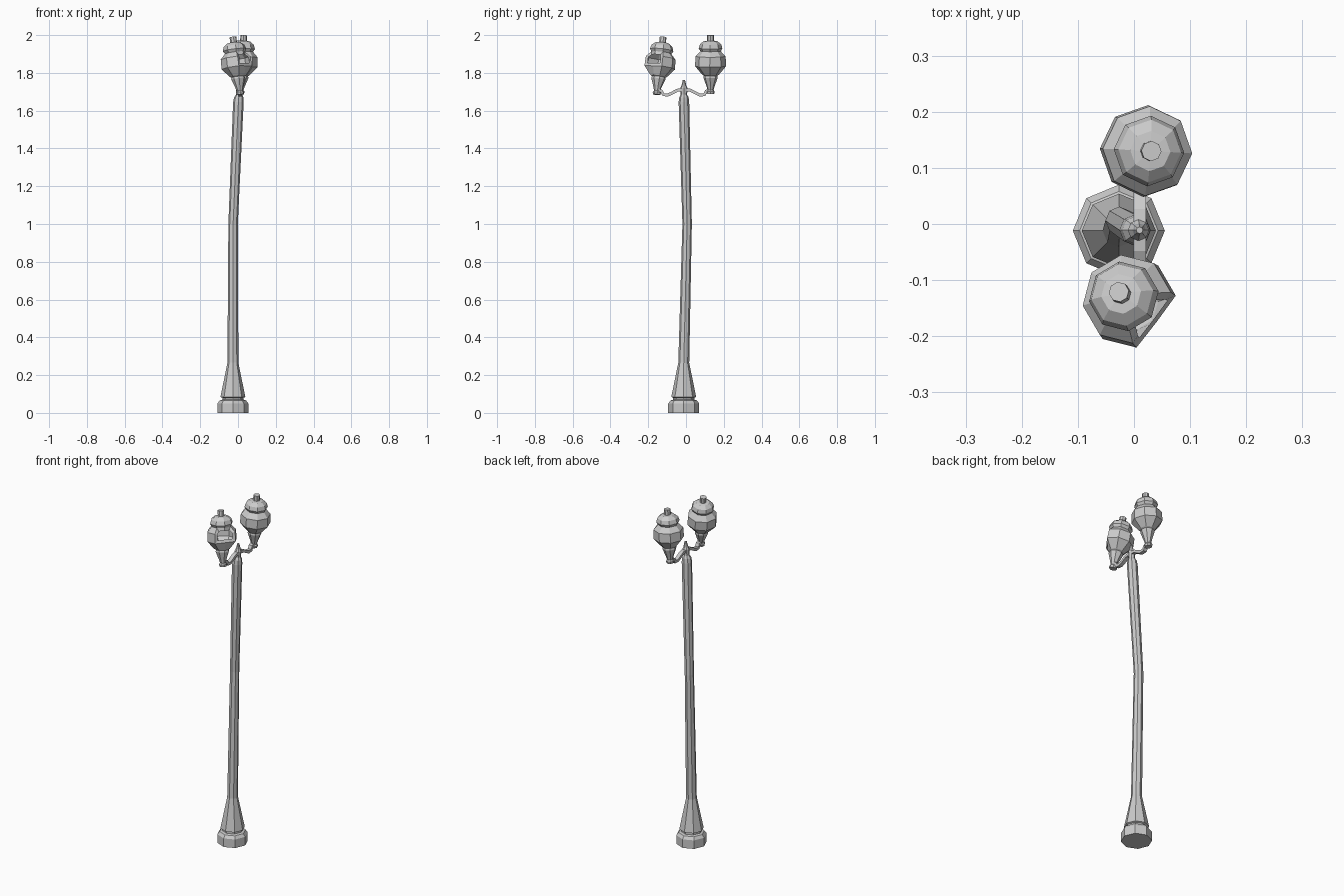
import bpy, bmesh, math
from mathutils import Vector, Matrix

if "Cube" in bpy.data.objects:
    bpy.data.objects.remove(bpy.data.objects["Cube"])

SIDES = 8


def loft(name, rings, turn=0.0, axis=None):
    """Octagonal loft; rings are (x, y, z, radius). Rings tilt to face 'axis' if given."""
    bm = bmesh.new()
    rot = axis.to_track_quat('Z', 'Y').to_matrix() if axis else Matrix.Identity(3)
    # cancel roll so that 'turn' is the heading of the first corner
    if axis:
        rot = Vector((0, 0, 1)).rotation_difference(axis).to_matrix()
    loops = []
    for x, y, z, r in rings:
        loop = []
        for i in range(SIDES):
            a = math.radians(turn) + i * math.tau / SIDES
            loop.append(bm.verts.new(Vector((x, y, z)) + rot @ Vector((r * math.cos(a), r * math.sin(a), 0))))
        loops.append(loop)
    for lo, hi in zip(loops, loops[1:]):
        for i in range(SIDES):
            j = (i + 1) % SIDES
            bm.faces.new((lo[i], lo[j], hi[j], hi[i]))
    bm.faces.new(loops[0][::-1])
    bm.faces.new(loops[-1])
    return bm, loops


def finish(name, bm):
    bmesh.ops.recalc_face_normals(bm, faces=bm.faces)
    me = bpy.data.meshes.new(name)
    bm.to_mesh(me)
    bm.free()
    ob = bpy.data.objects.new(name, me)
    bpy.context.collection.objects.link(ob)
    return ob


# plinth and flared foot
BX, BY = -0.027, -0.012
foot = [(0, .082), (.05, .082), (.066, .07), (.07, .056), (.08, .056), (.084, .066), (.27, .028)]
bm, _ = loft("foot", [(BX, BY, z, r) for z, r in foot])
finish("foot", bm)

# bent pole with pointed finial
pole = [(BX, BY, .26, .029), (-.026, .006, 1.0, .025), (.002, -.011, 1.645, .028), (.004, -.011, 1.67, .025),
        (.006, -.011, 1.685, .017), (.008, -.011, 1.72, .019), (.009, -.011, 1.735, .012), (.01, -.011, 1.762, .006)]
bm, _ = loft("pole", pole)
finish("pole", bm)

# lamp outline: (distance along axis, radius)
LAMP = [(0, .020), (.012, .022), (.02, .016), (.04, .022), (.085, .038), (.095, .036), (.10, .044),
        (.145, .082), (.197, .080), (.225, .054), (.24, .063), (.262, .056), (.278, .036), (.28, .018), (.31, .018)]


def lamp(name, bottom, top, turn, broken=None):
    a, b = Vector(bottom), Vector(top)
    axis = (b - a).normalized()
    s = (b - a).length / LAMP[-1][0]
    rings = [(*(a + axis * d * s), r) for d, r in LAMP]
    bm, loops = loft(name, rings, turn, axis)
    if broken is not None:
        # dent one corner of the globe, then break the panes around it open
        hit = [loops[7][broken], loops[8][broken]]
        for v in hit:
            mid = a + axis * (v.co - a).dot(axis)
            v.co = v.co.lerp(mid, 0.28)
        panes = list({f for v in hit for f in v.link_faces if f.calc_center_median().z > hit[0].co.z - .01})
        bmesh.ops.recalc_face_normals(bm, faces=bm.faces)
        bmesh.ops.inset_region(bm, faces=panes, thickness=.016, depth=-.004, use_even_offset=True)
        bmesh.ops.delete(bm, geom=panes, context='FACES')
    return finish(name, bm)


lamp("back_lamp", (.012, .130, 1.69), (.031, .130, 2.0), -3)
lamp("front_lamp", (.012, -.156, 1.685), (-.027, -.121, 1.99), 8, broken=7)

# bracket arms: flat strap swept along a path in the y-z plane
def arm(name, pts, half_x=.011, half_t=.008):
    bm = bmesh.new()
    loops = []
    for i, p in enumerate(pts):
        p = Vector((0.0,) + p)
        prev = Vector((0.0,) + pts[max(i - 1, 0)])
        nxt = Vector((0.0,) + pts[min(i + 1, len(pts) - 1)])
        t = (nxt - prev).normalized()
        n = Vector((0, -t.z, t.y)) * half_t
        loops.append([bm.verts.new(p + n * sn + Vector((.010 + half_x * sx, 0, 0)))
                      for sx, sn in ((-1, -1), (1, -1), (1, 1), (-1, 1))])
    for lo, hi in zip(loops, loops[1:]):
        for i in range(4):
            j = (i + 1) % 4
            bm.faces.new((lo[i], lo[j], hi[j], hi[i]))
    bm.faces.new(loops[0])
    bm.faces.new(loops[-1][::-1])
    finish(name, bm)


HALF = [(0, 1.712), (.035, 1.708), (.065, 1.692), (.085, 1.683), (.108, 1.684), (.118, 1.703), (.136, 1.71)]
for side, name in ((1, "back_arm"), (-1, "front_arm")):
    arm(name, [(-.011 + side * d, z) for d, z in HALF])
